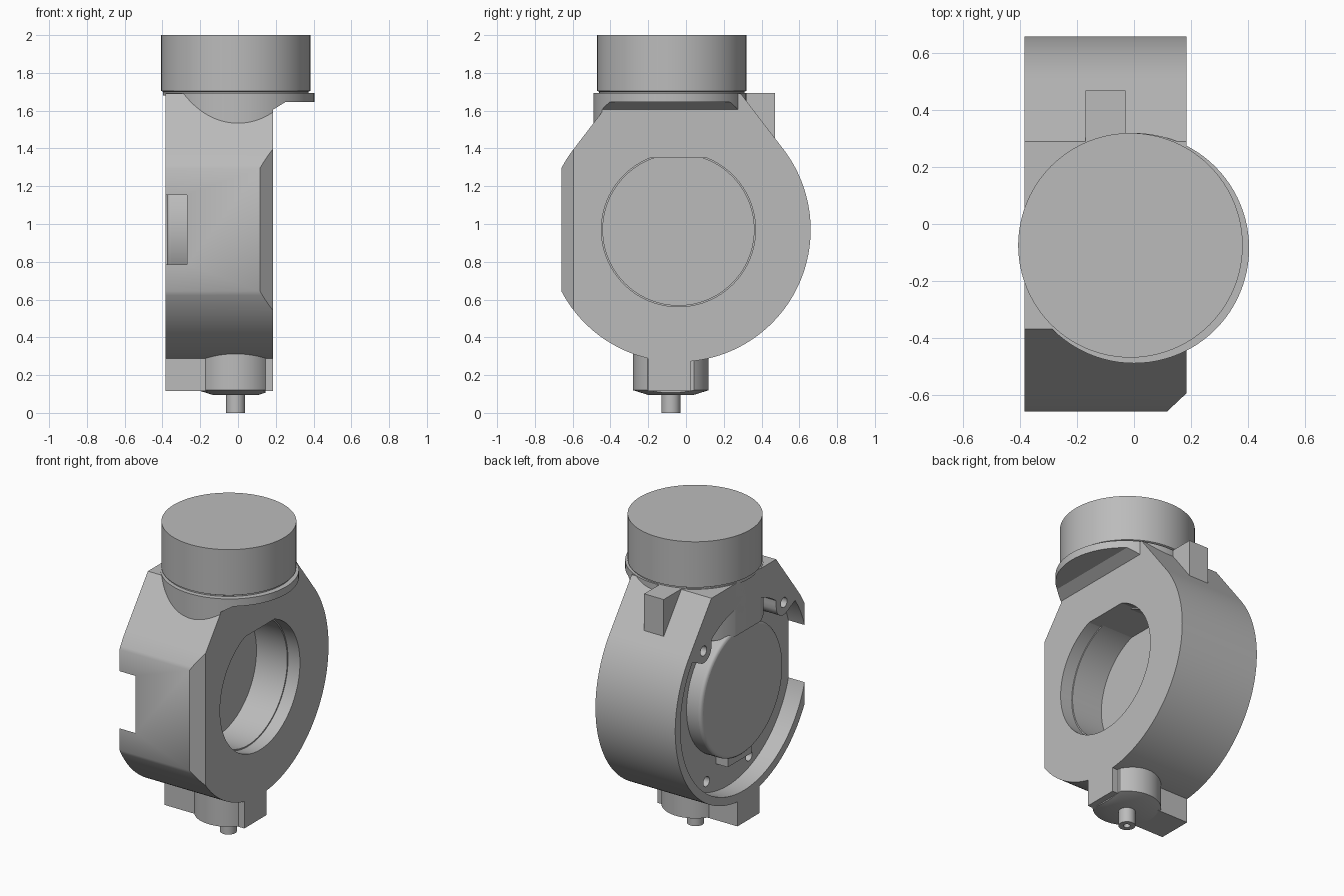
import bpy, bmesh
from math import sin, cos, pi, sqrt, radians, degrees, asin
from mathutils import Matrix, Vector

if "Cube" in bpy.data.objects:
    bpy.data.objects.remove(bpy.data.objects["Cube"])

grey = bpy.data.materials.new("plain_grey")
grey.use_nodes = True
grey.diffuse_color = (0.5, 0.5, 0.5, 1)
grey.node_tree.nodes["Principled BSDF"].inputs["Base Color"].default_value = (0.5, 0.5, 0.5, 1)

CY, CZ = -0.04, 0.97          # main axis of the housing (runs along x)
X0, X1 = -0.385, 0.185        # housing side faces
FLOOR = -0.27                 # cavity floor
TX, TY = -0.0125, -0.08       # vertical axis of cap and nozzle
parts = []


def finish(name, bm):
    bmesh.ops.recalc_face_normals(bm, faces=bm.faces)
    mesh = bpy.data.meshes.new(name)
    bm.to_mesh(mesh)
    bm.free()
    mesh.materials.append(grey)
    obj = bpy.data.objects.new(name, mesh)
    bpy.context.collection.objects.link(obj)
    parts.append(obj)
    return obj


def prism(name, pts, a, b, axis="x"):
    """Extrude a (y, z) outline along x, or an (x, z) outline along y."""
    def place(u, v, t):
        return (t, u, v) if axis == "x" else (u, t, v)
    bm = bmesh.new()
    face = bm.faces.new([bm.verts.new(place(u, v, a)) for u, v in pts])
    out = bmesh.ops.extrude_face_region(bm, geom=[face])
    verts = [g for g in out["geom"] if isinstance(g, bmesh.types.BMVert)]
    bmesh.ops.translate(bm, verts=verts, vec=place(0, 0, b - a))
    return finish(name, bm)


def box(name, x, y, z):
    return prism(name, [(y[0], z[0]), (y[1], z[0]), (y[1], z[1]), (y[0], z[1])], *x)


def turned(name, profile, centre, n=96):
    """Revolve a closed (radius, height) profile about a vertical axis."""
    bm = bmesh.new()
    rings = [[bm.verts.new((centre[0] + r * cos(2 * pi * i / n),
                            centre[1] + r * sin(2 * pi * i / n), z))
              for i in range(n)] for r, z in profile]
    for low, high in zip(rings, rings[1:]):
        for i in range(n):
            j = (i + 1) % n
            bm.faces.new((low[i], low[j], high[j], high[i]))
    bm.faces.new(rings[0])
    bm.faces.new(rings[-1])
    return finish(name, bm)


def circle(r, cy=CY, cz=CZ, n=96):
    return [(cy + r * cos(2 * pi * i / n), cz + r * sin(2 * pi * i / n)) for i in range(n)]


def combine(obj, tool, operation="DIFFERENCE"):
    tool.hide_render = True
    mod = obj.modifiers.new("cut", "BOOLEAN")
    mod.operation, mod.solver, mod.object = operation, "EXACT", tool
    bpy.context.view_layer.update()
    graph = bpy.context.evaluated_depsgraph_get()
    mesh = bpy.data.meshes.new_from_object(obj.evaluated_get(graph))
    obj.modifiers.clear()
    obj.data = mesh
    parts.remove(tool)
    bpy.data.objects.remove(tool)


# Housing: round body, flat front, tangent slopes up to a flat top
R = 0.7
start, flat = radians(38), asin(0.325 / R)
outline = [(-0.37, 1.69)]
a0, a1 = pi - start, pi - flat
outline += [(CY + R * cos(a0 + (a1 - a0) * i / 6), CZ + R * sin(a0 + (a1 - a0) * i / 6)) for i in range(7)]
a0, a1 = pi + flat, 2 * pi + start
outline += [(CY + R * cos(a0 + (a1 - a0) * i / 90), CZ + R * sin(a0 + (a1 - a0) * i / 90)) for i in range(91)]
outline += [(0.29, 1.69)]
housing = prism("housing", outline, X0, X1)

# Chamfer on the front corner
bm = bmesh.new()
bm.from_mesh(housing.data)
cut = bmesh.ops.bisect_plane(bm, geom=bm.verts[:] + bm.edges[:] + bm.faces[:],
                             plane_co=(X1, -0.595, 0), plane_no=(0.066, -0.07, 0), clear_outer=True)
edges = [g for g in cut["geom_cut"] if isinstance(g, bmesh.types.BMEdge)]
bmesh.ops.contextual_create(bm, geom=edges)
bmesh.ops.recalc_face_normals(bm, faces=bm.faces)
bm.to_mesh(housing.data)
bm.free()

# Stepped bore in the left side
combine(housing, prism("bore_cutter", circle(0.40), -0.12, X1 + 0.1))
combine(housing, prism("bore_step_cutter", circle(0.408), 0.1, X1 + 0.1))

# Cavity in the right side, with three screw lugs along the top
LUG_R = 0.58
LUGS = [45, 90, 135]


def cavity_radius(deg):
    r = 0.56 if 42 <= deg <= 138 else 0.647
    for lug in LUGS:
        d = radians(deg - lug)
        if abs(d) < 1 and abs(LUG_R * sin(d)) < 0.08:
            r = min(r, LUG_R * cos(d) - sqrt(0.08 ** 2 - (LUG_R * sin(d)) ** 2))
    return r


cavity = [(CY + cavity_radius(d) * cos(radians(d)), CZ + cavity_radius(d) * sin(radians(d)))
          for d in range(0, 360, 2)]
combine(housing, prism("cavity_cutter", cavity, X0 - 0.1, FLOOR))

# Screw holes in the lugs and the cavity floor
for deg, depth in [(d, X0 + 0.1) for d in LUGS] + [(-68, FLOOR + 0.05), (-112, FLOOR + 0.05)]:
    y, z = CY + LUG_R * cos(radians(deg)), CZ + LUG_R * sin(radians(deg))
    combine(housing, prism("screw_cutter", circle(0.032, y, z, 24), X0 - 0.1, depth))

# Raised cover in the cavity, with key tabs above and below
cover = prism("cover", circle(0.42), -0.375, FLOOR + 0.02)
for side in (1, -1):
    z = CZ + side * 0.40
    tab = box("cover_tab", (-0.355, FLOOR + 0.02), (CY - 0.12, CY + 0.12), (z - 0.06, z + 0.06))
bevel = cover.modifiers.new("rounded_rim", "BEVEL")
bevel.width, bevel.segments, bevel.limit_method = 0.02, 3, "ANGLE"

# Flange under the cap, clipped to the housing and undercut on its overhang
flange = turned("flange", [(0.405, 1.35), (0.405, 1.693)], (0, -0.085))
combine(flange, prism("flange_clip", [(X0, 1.3), (X1, 1.3), (X1, 1.605), (0.25, 1.645),
                                      (0.6, 1.645), (0.6, 1.8), (X0, 1.8)], -1, 1, "y"), "INTERSECT")

# Cap
turned("cap", [(0.385, 1.68), (0.385, 1.70), (0.395, 1.705), (0.395, 2.0)], (TX, -0.075))

# Stop block on the rear slope
box("stop_block", (-0.17, -0.03), (0.2, 0.47), (1.42, 1.693))

# Foot: cross tab, round boss and hollow nozzle
box("foot_tab", (X0, X1), (-0.2, 0.025), (0.115, 0.32))
boss = turned("foot_boss", [(0.12, 0.095), (0.2, 0.12), (0.2, 0.34)], (TX, TY))
combine(boss, box("boss_clip", (-1, 0.145), (-1, 1), (0, 1)), "INTERSECT")
turned("nozzle", [(0.02, 0.06), (0.02, 0.0), (0.05, 0.0), (0.05, 0.12)], (TX, TY), 40)

# Smooth shading on the round surfaces
bpy.ops.object.select_all(action="DESELECT")
for obj in parts:
    obj.select_set(True)
bpy.context.view_layer.objects.active = housing
bpy.ops.object.shade_smooth_by_angle(angle=radians(30))
